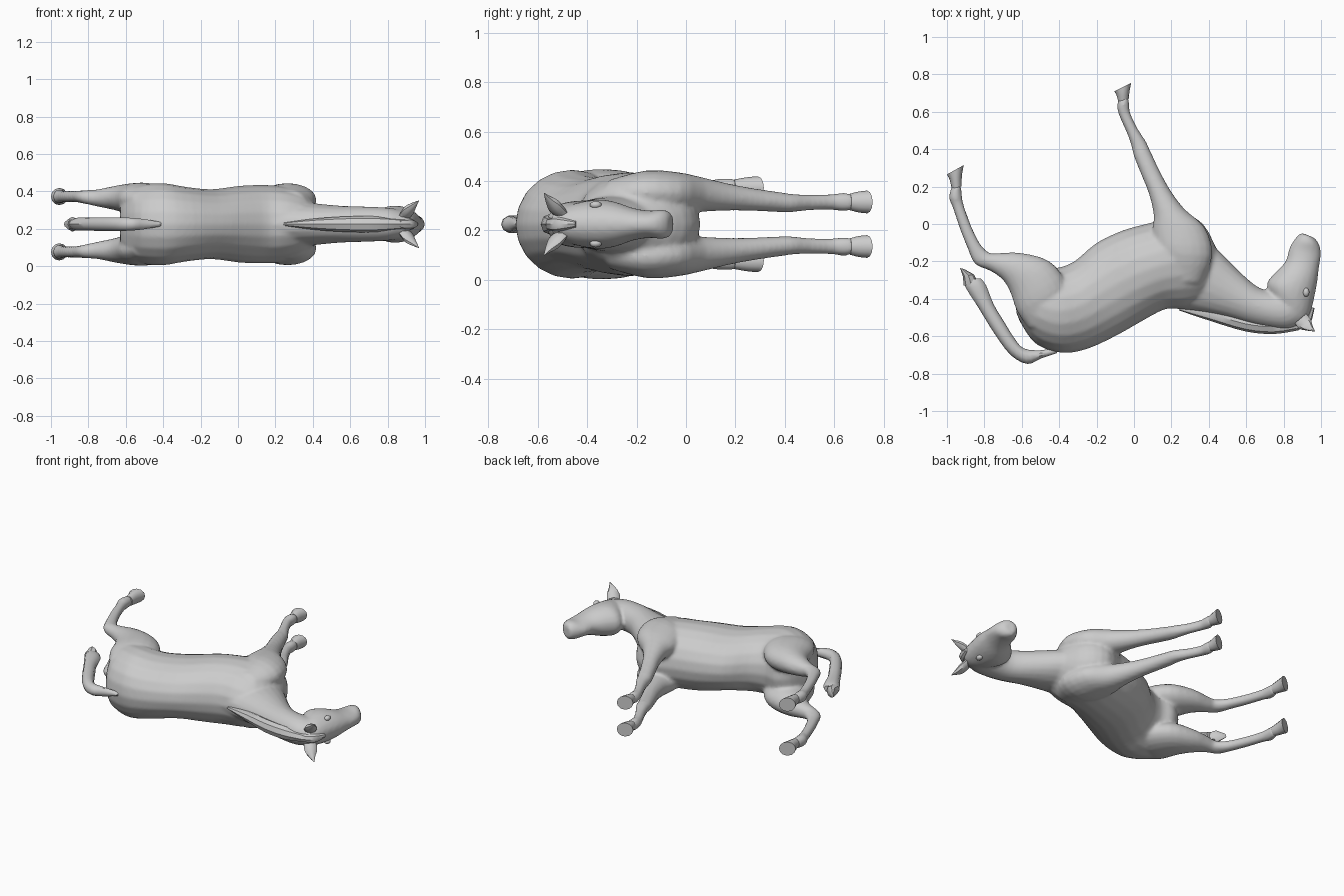
import bpy, bmesh, math
from mathutils import Vector

MID = 0.225  # symmetry plane: the horse lies on its side
coat = bpy.data.materials.new("grey_coat")
coat.diffuse_color = (0.6, 0.6, 0.6, 1)


def catmull(rows, steps):
    """Smoothly interpolate rows of numbers."""
    out = []
    for i in range(len(rows) - 1):
        p0, p1 = rows[max(i - 1, 0)], rows[i]
        p2, p3 = rows[i + 1], rows[min(i + 2, len(rows) - 1)]
        for s in range(steps):
            t = s / steps
            out.append([0.5 * (2 * b + (c - a) * t + (2 * a - 5 * b + 4 * c - d) * t * t
                               + (3 * b - a - 3 * c + d) * t ** 3)
                        for a, b, c, d in zip(p0, p1, p2, p3)])
    out.append(list(rows[-1]))
    return out


def loft(bm, rows, side=0, steps=3, n=20):
    """Skin oval rings: edge point A, edge point B, sideways offset, half width."""
    rings = []
    for ax, ay, bx, by, d, w in catmull(rows, steps):
        ring = []
        for k in range(n):
            t = 2 * math.pi * k / n
            c, s = math.cos(t), math.sin(t)
            ring.append(bm.verts.new(((ax + bx) / 2 + (ax - bx) / 2 * c,
                                      (ay + by) / 2 + (ay - by) / 2 * c,
                                      MID + side * d + w * s)))
        rings.append(ring)
    faces = [bm.faces.new(rings[0]), bm.faces.new(rings[-1][::-1])]
    for a, b in zip(rings, rings[1:]):
        for k in range(n):
            j = (k + 1) % n
            faces.append(bm.faces.new((a[k], b[k], b[j], a[j])))
    bmesh.ops.recalc_face_normals(bm, faces=faces)


def finish(name, bm, angle=40):
    me = bpy.data.meshes.new(name)
    bm.to_mesh(me)
    bm.free()
    me.materials.append(coat)
    ob = bpy.data.objects.new(name, me)
    bpy.context.collection.objects.link(ob)
    bpy.ops.object.select_all(action='DESELECT')
    ob.select_set(True)
    bpy.context.view_layer.objects.active = ob
    bpy.ops.object.shade_smooth_by_angle(angle=math.radians(angle))
    return ob


def part(name, rows, side=0, steps=3, n=12):
    bm = bmesh.new()
    loft(bm, rows, side, steps, n)
    return finish(name, bm)


barrel = [(-0.63, -0.47, -0.63, -0.38, 0, .10), (-0.60, -0.54, -0.58, -0.27, 0, .18),
          (-0.52, -0.645, -0.50, -0.22, 0, .212), (-0.38, -0.69, -0.42, -0.235, 0, .22),
          (-0.24, -0.665, -0.32, -0.20, 0, .20), (-0.08, -0.59, -0.20, -0.10, 0, .187),
          (0.06, -0.51, -0.05, -0.03, 0, .205), (0.17, -0.455, 0.10, 0.01, 0, .21),
          (0.27, -0.45, 0.25, 0.06, 0, .20), (0.36, -0.42, 0.37, 0.0, 0, .16),
          (0.42, -0.36, 0.44, -0.13, 0, .08)]
neck = [(0.17, -0.45, 0.30, -0.02, 0, .13), (0.32, -0.465, 0.44, -0.13, 0, .115),
        (0.50, -0.50, 0.56, -0.25, 0, .10), (0.66, -0.545, 0.66, -0.335, 0, .095),
        (0.82, -0.565, 0.74, -0.36, 0, .09), (0.92, -0.52, 0.80, -0.36, 0, .08)]
head = [(0.90, -0.55, 0.80, -0.50, 0, .05), (0.94, -0.49, 0.74, -0.40, 0, .085),
        (0.965, -0.39, 0.71, -0.32, 0, .10), (0.98, -0.31, 0.755, -0.26, 0, .09),
        (0.99, -0.23, 0.81, -0.20, 0, .066), (1.0, -0.16, 0.83, -0.13, 0, .055),
        (0.99, -0.11, 0.86, -0.08, 0, .06), (0.965, -0.075, 0.89, -0.05, 0, .045),
        (0.94, -0.065, 0.91, -0.052, 0, .015)]
front_leg = [(0.18, -0.30, 0.36, -0.32, .12, .06), (0.12, -0.15, 0.42, -0.17, .13, .088),
             (0.10, -0.04, 0.38, -0.02, .125, .085), (0.105, 0.05, 0.27, 0.08, .12, .07),
             (0.08, 0.16, 0.195, 0.18, .11, .055), (0.04, 0.26, 0.14, 0.28, .10, .046),
             (0.0, 0.36, 0.09, 0.385, .09, .041), (-0.015, 0.42, 0.065, 0.44, .086, .037),
             (-0.04, 0.49, 0.02, 0.51, .088, .032), (-0.08, 0.58, -0.02, 0.595, .09, .032),
             (-0.09, 0.625, -0.025, 0.64, .09, .038), (-0.085, 0.665, -0.03, 0.68, .09, .034)]
hind_leg = [(-0.56, -0.56, -0.36, -0.46, .13, .06), (-0.625, -0.47, -0.36, -0.32, .135, .085),
            (-0.66, -0.37, -0.45, -0.20, .135, .085), (-0.70, -0.30, -0.60, -0.155, .14, .066),
            (-0.77, -0.25, -0.72, -0.155, .14, .047), (-0.85, -0.215, -0.77, -0.155, .145, .037),
            (-0.89, -0.13, -0.82, -0.11, .148, .032), (-0.93, -0.03, -0.87, -0.01, .148, .031),
            (-0.97, 0.09, -0.91, 0.10, .148, .032), (-0.99, 0.14, -0.92, 0.155, .148, .038),
            (-0.975, 0.20, -0.925, 0.21, .148, .034)]

# Body, neck, head and four legs fused into one skin
bm = bmesh.new()
for rows in (barrel, neck, head):
    loft(bm, rows)
for side in (-1, 1):
    loft(bm, front_leg, side)
    loft(bm, hind_leg, side)
body = finish("body", bm, 180)
fuse = body.modifiers.new("fuse", 'REMESH')
fuse.mode = 'VOXEL'
fuse.voxel_size = 0.011
fuse.use_smooth_shade = True
relax = body.modifiers.new("relax", 'SMOOTH')
relax.factor = 0.5
relax.iterations = 5

# Hooves, ears and eyes on both sides
for side, word in ((-1, "lower"), (1, "upper")):
    part("front_hoof_" + word, [(-0.085, 0.655, -0.028, 0.67, .09, .033),
                                (-0.092, 0.685, -0.024, 0.71, .09, .042),
                                (-0.105, 0.71, -0.015, 0.755, .09, .046)], side)
    part("hind_hoof_" + word, [(-0.975, 0.19, -0.922, 0.20, .148, .033),
                               (-0.985, 0.235, -0.92, 0.26, .148, .042),
                               (-1.0, 0.265, -0.91, 0.315, .148, .046)], side)
    part("ear_" + word, [(0.86, -0.53, 0.92, -0.48, .045, .025),
                         (0.885, -0.56, 0.945, -0.51, .075, .03),
                         (0.925, -0.57, 0.955, -0.545, .10, .018),
                         (0.965, -0.575, 0.968, -0.572, .125, .002)], side, n=8)
    bm = bmesh.new()
    bmesh.ops.create_uvsphere(bm, u_segments=12, v_segments=8, radius=0.022)
    bmesh.ops.scale(bm, vec=(0.8, 1.1, 0.7), verts=bm.verts)
    bmesh.ops.translate(bm, vec=Vector((0.92, -0.365, MID + side * 0.078)), verts=bm.verts)
    finish("eye_" + word, bm)

# Mane along the crest, with a forelock between the ears
part("mane", [(0.24, -0.462, 0.25, -0.44, 0, .008), (0.42, -0.522, 0.40, -0.44, 0, .03),
              (0.60, -0.575, 0.58, -0.49, 0, .042), (0.75, -0.588, 0.73, -0.51, 0, .042),
              (0.88, -0.568, 0.84, -0.49, 0, .03)], n=8)
part("forelock", [(0.87, -0.57, 0.85, -0.52, 0, .025), (0.94, -0.535, 0.90, -0.50, 0, .03),
                  (0.965, -0.45, 0.94, -0.44, 0, .012)], n=8)

# Tail, tapering at the dock and ragged at the tip
part("tail", [(-0.41, -0.69, -0.42, -0.66, 0, .012), (-0.50, -0.72, -0.50, -0.675, 0, .028),
              (-0.57, -0.748, -0.59, -0.665, 0, .036), (-0.66, -0.70, -0.64, -0.61, 0, .038),
              (-0.75, -0.58, -0.69, -0.53, 0, .038), (-0.83, -0.45, -0.75, -0.43, 0, .036),
              (-0.90, -0.34, -0.79, -0.33, 0, .036), (-0.91, -0.30, -0.82, -0.29, 0, .026)], n=10)
part("tail_tip", [(-0.91, -0.33, -0.83, -0.32, 0, .03), (-0.915, -0.28, -0.855, -0.27, 0, .04),
                  (-0.93, -0.235, -0.91, -0.24, 0, .015)], n=8, steps=1)
